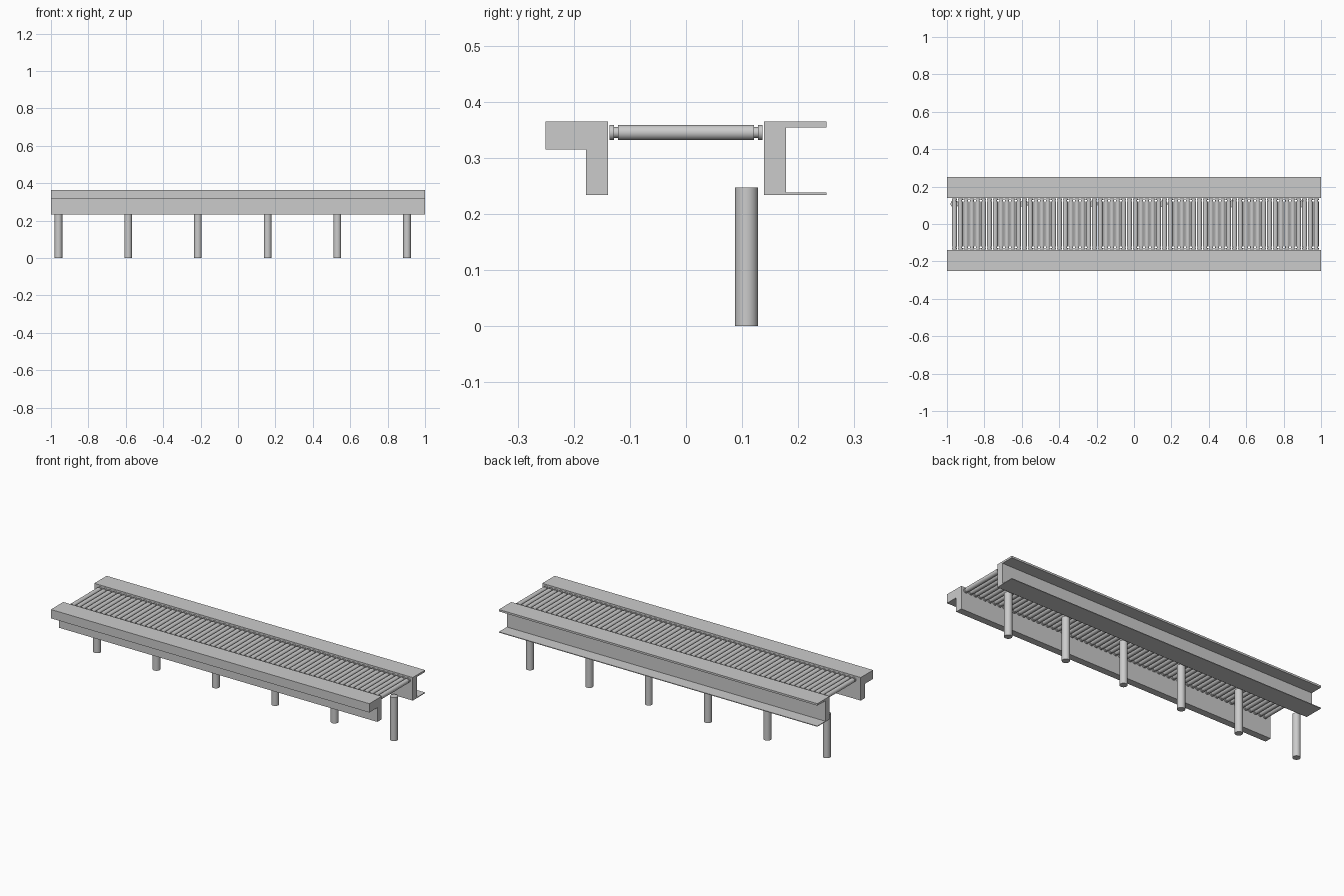
import bpy, bmesh, math
from mathutils import Matrix

if "Cube" in bpy.data.objects:
    bpy.data.objects.remove(bpy.data.objects["Cube"])


def finish(name, bm, smooth=False):
    bmesh.ops.recalc_face_normals(bm, faces=bm.faces)
    me = bpy.data.meshes.new(name)
    bm.to_mesh(me)
    bm.free()
    ob = bpy.data.objects.new(name, me)
    bpy.context.collection.objects.link(ob)
    if smooth:
        bpy.ops.object.select_all(action='DESELECT')
        ob.select_set(True)
        bpy.context.view_layer.objects.active = ob
        bpy.ops.object.shade_smooth_by_angle(angle=math.radians(35))
    return ob


def rail(name, profile):
    # Extrude a (y, z) profile along the full length
    bm = bmesh.new()
    face = bm.faces.new([bm.verts.new((-1, y, z)) for y, z in profile])
    ext = bmesh.ops.extrude_face_region(bm, geom=[face])
    verts = [g for g in ext["geom"] if isinstance(g, bmesh.types.BMVert)]
    bmesh.ops.translate(bm, verts=verts, vec=(2, 0, 0))
    return finish(name, bm)


def lathe(name, profile, axis_z, sides=24):
    # Turn a (y, radius) profile about a horizontal axis along y
    bm = bmesh.new()
    rings = []
    for y, r in profile:
        rings.append([bm.verts.new((r * math.cos(2 * math.pi * i / sides), y,
                                    axis_z + r * math.sin(2 * math.pi * i / sides)))
                      for i in range(sides)])
    for a, b in zip(rings, rings[1:]):
        for i in range(sides):
            j = (i + 1) % sides
            bm.faces.new((a[i], a[j], b[j], b[i]))
    bm.faces.new(rings[0])
    bm.faces.new(rings[-1])
    return finish(name, bm, True)


def repeat(ob, name, count, start, step):
    # Linked copies along x
    ob.location.x = start
    for i in range(1, count):
        c = ob.copy()
        c.name = name
        c.location.x = start + i * step
        bpy.context.collection.objects.link(c)


# Side rails: stepped at the front, open channel at the back
rail("front_rail", [(-.25, .365), (-.139, .365), (-.139, .234),
                    (-.178, .234), (-.178, .315), (-.25, .315)])
rail("back_rail", [(.139, .365), (.25, .365), (.25, .354), (.178, .354),
                   (.178, .238), (.25, .238), (.25, .234), (.139, .234)])

# Rollers with a neck and collar at each end
half = [(.136, .0134), (.1285, .0134), (.1285, .0098), (.1215, .0098), (.1215, .0134)]
profile = [(-y, r) for y, r in half] + half[::-1]
roller = lathe("roller", profile, .345)
repeat(roller, "roller", 63, -.96, .0312)

# Single row of round legs
bm = bmesh.new()
bmesh.ops.create_cone(bm, cap_ends=True, segments=32, radius1=.0205, radius2=.0205,
                      depth=.247, matrix=Matrix.Translation((0, .108, .1235)))
leg = finish("leg", bm, True)
repeat(leg, "leg", 6, -.96, .3728)
